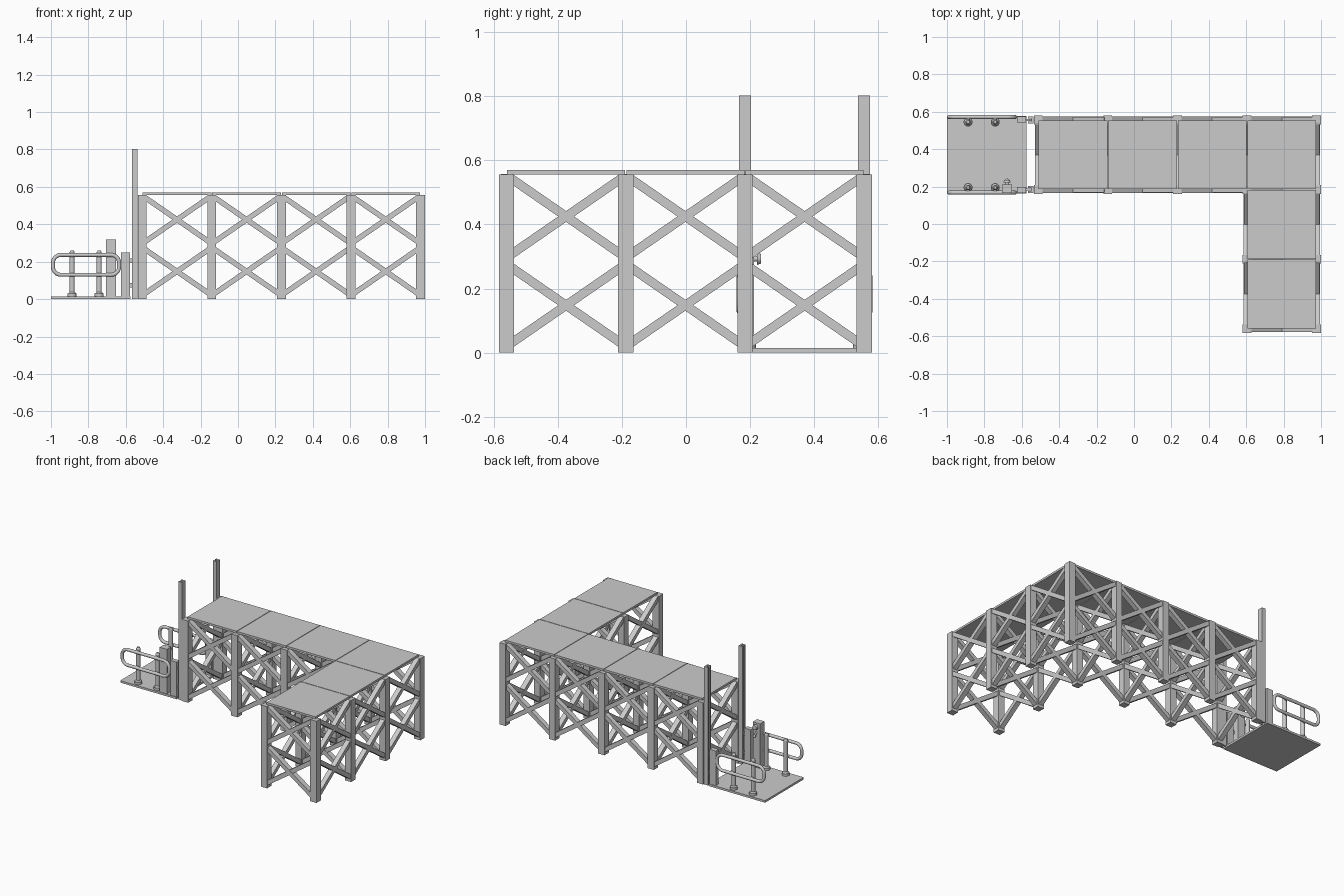
import bpy, bmesh, math
from mathutils import Vector, Matrix

if "Cube" in bpy.data.objects:
    bpy.data.objects.remove(bpy.data.objects["Cube"])

S = 0.372                                  # bay spacing
XS = [-0.512 + S * i for i in range(5)]    # post lines along the main arm
YS = [-0.56 + S * i for i in range(4)]     # post lines along the short arm
PW, PH, DECK = 0.047, 0.556, 0.57
YC = (YS[2] + YS[3]) / 2                   # symmetry line of the lift


def make(name, bm, smooth=False):
    bmesh.ops.recalc_face_normals(bm, faces=bm.faces)
    me = bpy.data.meshes.new(name)
    bm.to_mesh(me)
    bm.free()
    ob = bpy.data.objects.new(name, me)
    bpy.context.collection.objects.link(ob)
    if smooth:
        bpy.context.view_layer.objects.active = ob
        ob.select_set(True)
        bpy.ops.object.shade_smooth_by_angle(angle=math.radians(40))
        ob.select_set(False)
    return ob


def add_box(bm, lo, hi):
    lo, hi = Vector(lo), Vector(hi)
    m = Matrix.Translation((lo + hi) / 2) @ Matrix.Diagonal((*(hi - lo), 1))
    bmesh.ops.create_cube(bm, size=1, matrix=m)


def box(name, lo, hi):
    bm = bmesh.new()
    add_box(bm, lo, hi)
    return make(name, bm)


def add_rod(bm, a, b, r, r2=None, n=20):
    a, b = Vector(a), Vector(b)
    m = Matrix.Translation((a + b) / 2) @ (b - a).to_track_quat('Z', 'Y').to_matrix().to_4x4()
    bmesh.ops.create_cone(bm, cap_ends=True, segments=n, radius1=r,
                          radius2=r if r2 is None else r2, depth=(b - a).length, matrix=m)


def cross_bracing(name, a, b):
    # two stacked X braces between neighbouring posts
    a, b = Vector((*a, 0)), Vector((*b, 0))
    d = (b - a).normalized()
    bm = bmesh.new()
    for zc in (0.148, 0.425):
        for s in (1, -1):
            v = (d + Vector((0, 0, 0.69 * s))).normalized()
            side = d.cross(Vector((0, 0, 1)))
            rot = Matrix((v, side, v.cross(side))).transposed().to_4x4()
            c = (a + b) / 2 + Vector((0, 0, zc))
            bmesh.ops.create_cube(bm, size=1, matrix=Matrix.Translation(c) @ rot
                                  @ Matrix.Diagonal((0.424, 0.034 - 0.001 * s, 0.028, 1)))
    make(name, bm)


# scaffold cells: four along the main arm, two along the short arm
cells = [(i, 2) for i in range(4)] + [(3, 1), (3, 0)]
posts, edges = set(), set()
for i, j in cells:
    c = [(i, j), (i + 1, j), (i + 1, j + 1), (i, j + 1)]
    posts.update(c)
    for k in range(4):
        edges.add(tuple(sorted((c[k], c[(k + 1) % 4]))))
    g = 0.002
    box("deck_panel", (XS[i] + g, YS[j] + g, PH), (XS[i + 1] - g, YS[j + 1] - g, DECK))
for i, j in sorted(posts):
    h = PW / 2
    box("scaffold_post", (XS[i] - h, YS[j] - h, 0), (XS[i] + h, YS[j] + h, PH))
for p, q in sorted(edges):
    cross_bracing("cross_bracing", (XS[p[0]], YS[p[1]]), (XS[q[0]], YS[q[1]]))

# lift platform
box("lift_platform", (-1, YC - 0.208, 0), (-0.575, YC + 0.208, 0.014))

for s, side in ((-1, "front"), (1, "back")):
    def yb(name, x0, x1, o0, o1, z0, z1):
        y0, y1 = sorted((YC + s * o0, YC + s * o1))
        return box(side + name, (x0, y0, z0), (x1, y1, z1))

    # lift mast: channel open towards the platform
    bm = bmesh.new()
    prof = [(-0.538, 0.167), (-0.538, 0.204), (-0.566, 0.204), (-0.566, 0.193),
            (-0.548, 0.193), (-0.548, 0.178), (-0.566, 0.178), (-0.566, 0.167)]
    f = bm.faces.new([bm.verts.new((x, YC + s * o, 0)) for x, o in prof])
    r = bmesh.ops.extrude_face_region(bm, geom=[f])
    bmesh.ops.translate(bm, vec=(0, 0, 0.803),
                        verts=[v for v in r["geom"] if isinstance(v, bmesh.types.BMVert)])
    make(side + "_lift_mast", bm)

    # carriage block and its guides
    yb("_lift_carriage", -0.626, -0.578, 0.172, 0.204, 0.01, 0.25)
    for z in (0.075, 0.205):
        yb("_carriage_guide", -0.58, -0.549, 0.180, 0.191, z - 0.012, z + 0.012)

    # rounded rail loop
    yr, R, t = YC + s * 0.202, 0.042, 0.0105
    x0, x1, z0, z1 = -0.989, -0.636, 0.13, 0.236
    path = []
    for cx, cz, a0 in ((x1 - R, z1 - R, 0), (x0 + R, z1 - R, 90),
                       (x0 + R, z0 + R, 180), (x1 - R, z0 + R, 270)):
        for k in range(9):
            a = math.radians(a0 + k * 11.25)
            path.append((cx + R * math.cos(a), cz + R * math.sin(a), a))
    bm = bmesh.new()
    rings = []
    for px, pz, a in path:
        ring = []
        for k in range(14):
            b = math.tau * k / 14
            o = t * math.cos(b)
            ring.append(bm.verts.new((px + o * math.cos(a), yr + t * math.sin(b),
                                      pz + o * math.sin(a))))
        rings.append(ring)
    for k, ra in enumerate(rings):
        rb = rings[(k + 1) % len(rings)]
        for q in range(14):
            bm.faces.new((ra[q], ra[(q + 1) % 14], rb[(q + 1) % 14], rb[q]))
    make(side + "_rail_loop", bm, True)

    # rail posts with flanges, caps and stubs
    for x in (-0.887, -0.742):
        y = YC + s * 0.175
        bm = bmesh.new()
        add_rod(bm, (x, y, 0.012), (x, y, 0.03), 0.024)
        add_rod(bm, (x, y, 0.03), (x, y, 0.038), 0.021, 0.014)
        add_rod(bm, (x, y, 0.03), (x, y, 0.25), 0.0135)
        add_rod(bm, (x, y, 0.25), (x, y, 0.26), 0.0135, 0.008)
        for z in (z0, z1):
            add_rod(bm, (x, y, z), (x, yr, z), 0.009)
        make(side + "_rail_post", bm, True)

# control pedestal with push button and lever
box("control_pedestal", (-0.706, YC - 0.204, 0.012), (-0.652, YC - 0.158, 0.318))
yk = YC - 0.158
bm = bmesh.new()
add_rod(bm, (-0.679, yk - 0.002, 0.293), (-0.679, yk + 0.012, 0.293), 0.009)
add_rod(bm, (-0.679, yk + 0.01, 0.293), (-0.679, yk + 0.022, 0.293), 0.019, 0.015)
make("control_button", bm, True)
bm = bmesh.new()
add_rod(bm, (-0.679, yk - 0.002, 0.255), (-0.679, yk + 0.022, 0.235), 0.006)
bmesh.ops.create_uvsphere(bm, u_segments=16, v_segments=10, radius=0.009,
                          matrix=Matrix.Translation((-0.679, yk + 0.022, 0.235)))
make("control_lever", bm, True)
